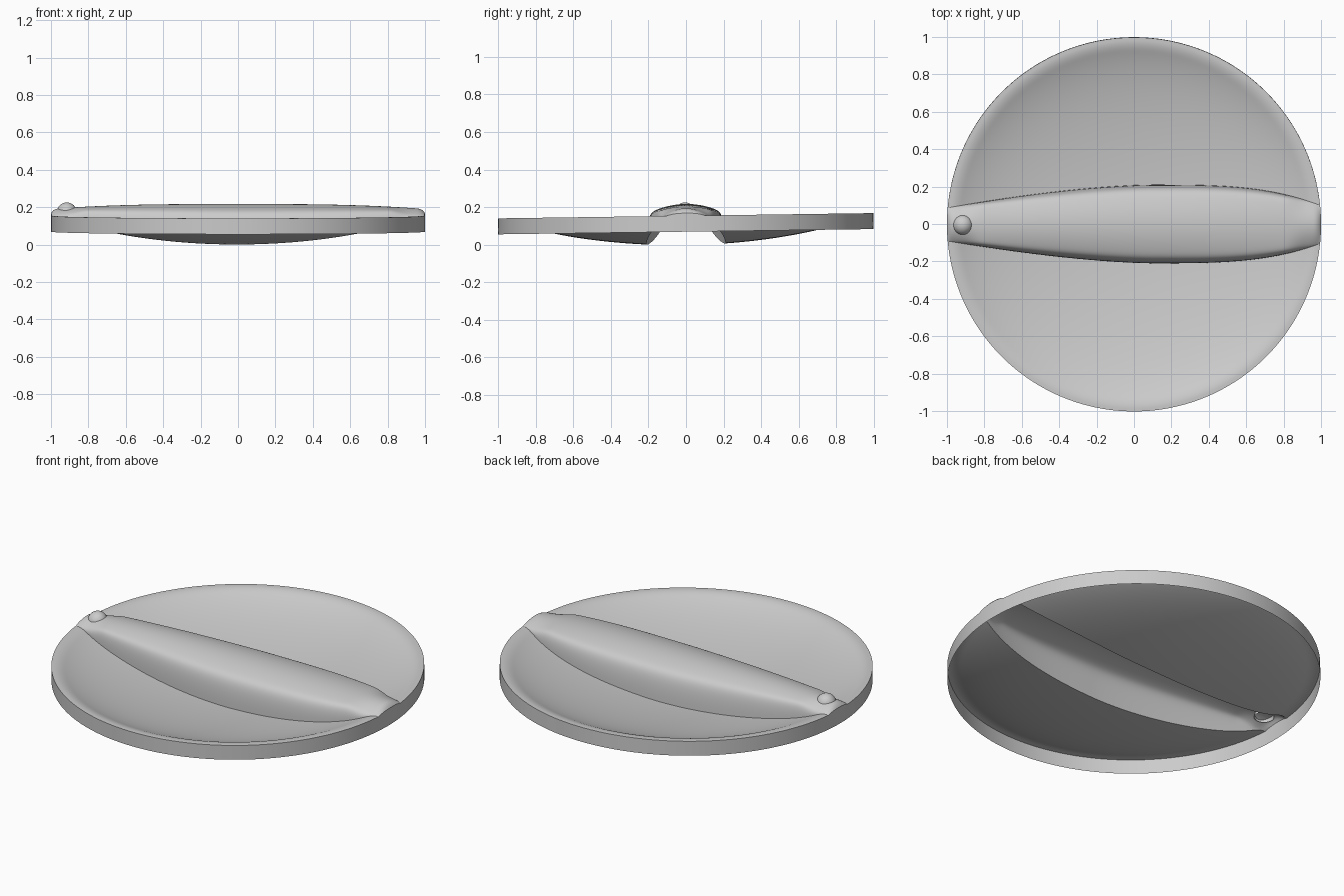
import bpy, bmesh, math

cube = bpy.data.objects.get("Cube")
if cube:
    bpy.data.objects.remove(cube, do_unlink=True)

TILT = 0.014
RIM_TOP, RIM_BOTTOM = 0.154, 0.069

grey = bpy.data.materials.new("light_grey")
grey.use_nodes = True
colour = (0.6, 0.6, 0.6, 1)
grey.diffuse_color = colour
grey.node_tree.nodes["Principled BSDF"].inputs["Base Color"].default_value = colour


def half_width(x):
    """Grip half width, widest just right of the middle."""
    d = x - 0.1
    if d < 0:
        return 0.21 - 0.122 * (-d / 1.1) ** 1.6
    return 0.21 - 0.11 * (d / 0.9) ** 3.2


def dish_height(x, y):
    """Bowl that steepens outwards and eases into a flat lip."""
    r = min(1, math.hypot(x, y))
    bowl = 0.14 * r * r + 0.04 * r ** 8 - 0.0026
    k = 0.014
    h = max(0, k - abs(bowl - RIM_TOP)) / k
    return min(bowl, RIM_TOP) - h * h * k / 4


def crest_height(x):
    a = abs(x)
    return 0.217 - 0.027 * a ** 3 - 0.022 * max(0, (a - 0.95) / 0.05) ** 3


def grip_point(u, t):
    """u runs along the grip, t across it, both from -1 to 1."""
    end = half_width(1 if u > 0 else -1) * t
    x = u * math.sqrt(1 - end * end)
    y = t * half_width(x)
    floor = dish_height(x, y)
    # Gently arched top with steep sides, softening towards both ends
    arch = (1 - 0.25 * t * t) * math.sqrt(max(0, 1 - t ** 16))
    soft = max(0, (abs(x) - 0.8) / 0.2)
    soft = soft * soft * (3 - 2 * soft)
    arch += (1 - t * t - arch) * soft
    return x, y, floor + (crest_height(x) - floor) * arch


def dish_point(u, v, side):
    """v runs from the foot of the grip (0) to the rim (1)."""
    x0, y0, _ = grip_point(u, side)
    right = math.asin(half_width(1))
    left = math.pi - math.asin(half_width(-1))
    k = math.acos(max(-1, min(1, u))) / math.pi
    ang = right + (left - right) * k
    x = x0 + (math.cos(ang) - x0) * v
    y = y0 + (side * math.sin(ang) - y0) * v
    return x, y, dish_height(x, y)


def add_grid(bm, rows):
    grid = [[bm.verts.new(p) for p in row] for row in rows]
    for a, b in zip(grid, grid[1:]):
        for i in range(len(a) - 1):
            bm.faces.new((a[i], a[i + 1], b[i + 1], b[i]))


def finish(bm, name):
    mesh = bpy.data.meshes.new(name)
    bm.to_mesh(mesh)
    bm.free()
    mesh.materials.append(grey)
    obj = bpy.data.objects.new(name, mesh)
    bpy.context.collection.objects.link(obj)
    obj.rotation_euler.x = TILT
    bpy.ops.object.select_all(action="DESELECT")
    obj.select_set(True)
    bpy.context.view_layer.objects.active = obj
    bpy.ops.object.shade_smooth_by_angle(angle=math.radians(35))
    return obj


# Knob shell: arched grip, two dish halves and the outer skirt
N = 128
along = [-math.cos(math.pi * i / N) for i in range(N + 1)]
across = [-math.cos(math.pi * i / 48) for i in range(49)]
outward = [math.sin(math.pi / 2 * i / 40) for i in range(41)]

bm = bmesh.new()
add_grid(bm, [[grip_point(u, t) for u in along] for t in across])
add_grid(bm, [[dish_point(u, v, 1) for u in along] for v in outward])
add_grid(bm, [[dish_point(u, v, -1) for u in along] for v in reversed(outward)])
bmesh.ops.remove_doubles(bm, verts=bm.verts, dist=0.0001)

rim = [e for e in bm.edges if e.is_boundary]
skirt = bmesh.ops.extrude_edge_only(bm, edges=rim)["geom"]
for v in skirt:
    if isinstance(v, bmesh.types.BMVert):
        v.co.z = RIM_BOTTOM
bmesh.ops.recalc_face_normals(bm, faces=bm.faces)
if sum(f.normal.z * f.calc_area() for f in bm.faces) < 0:
    bmesh.ops.reverse_faces(bm, faces=bm.faces)
finish(bm, "knob_shell")

# Pointer bump: small dome at the narrow end of the grip
bm = bmesh.new()
bmesh.ops.create_uvsphere(bm, u_segments=32, v_segments=16, radius=0.054)
low = [v for v in bm.verts if v.co.z < -0.001]
bmesh.ops.delete(bm, geom=low, context="VERTS")
bump = finish(bm, "pointer_bump")
bump.location = (-0.915, -0.005, 0.171)
